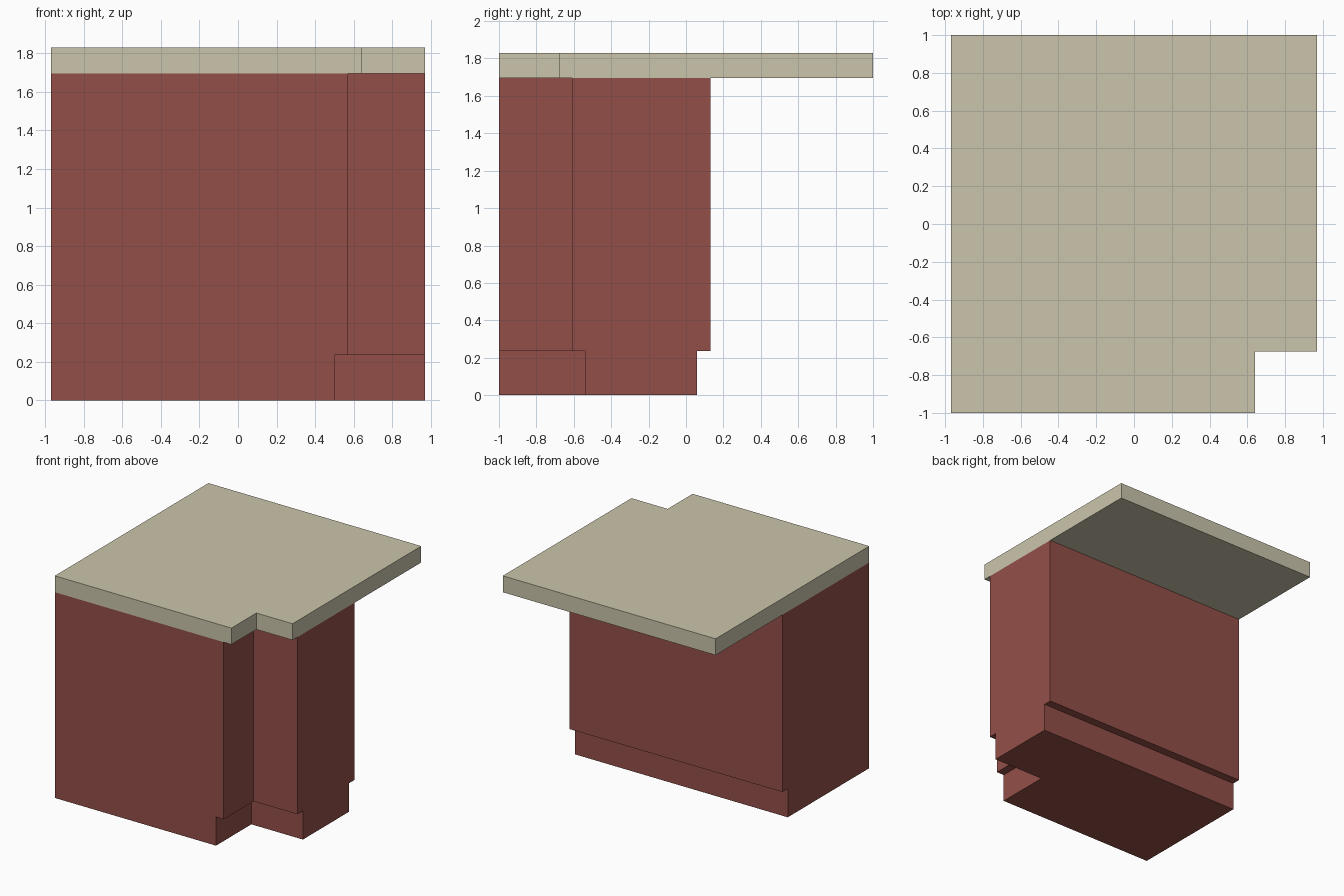
import bpy
import bmesh

if "Cube" in bpy.data.objects:
    bpy.data.objects.remove(bpy.data.objects["Cube"])


def make_material(name, colour):
    mat = bpy.data.materials.new(name)
    mat.diffuse_color = (*colour, 1.0)
    mat.use_nodes = True
    mat.node_tree.nodes["Principled BSDF"].inputs["Base Color"].default_value = mat.diffuse_color
    return mat


def notched_slab(name, back_y, notch_x, notch_y, z0, z1, mat):
    """Extrude a rectangle whose front right corner is cut away."""
    left, right, front = -0.97, 0.97, -1.0
    outline = [(left, front), (notch_x, front), (notch_x, notch_y),
               (right, notch_y), (right, back_y), (left, back_y)]
    bm = bmesh.new()
    base = bm.faces.new([bm.verts.new((x, y, z0)) for x, y in outline])
    ext = bmesh.ops.extrude_face_region(bm, geom=[base], use_keep_orig=True)
    top = [v for v in ext["geom"] if isinstance(v, bmesh.types.BMVert)]
    bmesh.ops.translate(bm, verts=top, vec=(0, 0, z1 - z0))
    bmesh.ops.recalc_face_normals(bm, faces=bm.faces)
    mesh = bpy.data.meshes.new(name)
    bm.to_mesh(mesh)
    bm.free()
    mesh.materials.append(mat)
    obj = bpy.data.objects.new(name, mesh)
    bpy.context.collection.objects.link(obj)
    return obj


red = make_material("brick_red", (0.295, 0.078, 0.064))
cream = make_material("cream", (0.59, 0.56, 0.41))

# recessed base, cabinet body and overhanging worktop
notched_slab("toe_kick", 0.06, 0.50, -0.54, 0.0, 0.235, red)
notched_slab("cabinet_body", 0.13, 0.57, -0.61, 0.235, 1.695, red)
notched_slab("worktop", 1.0, 0.64, -0.675, 1.695, 1.83, cream)
